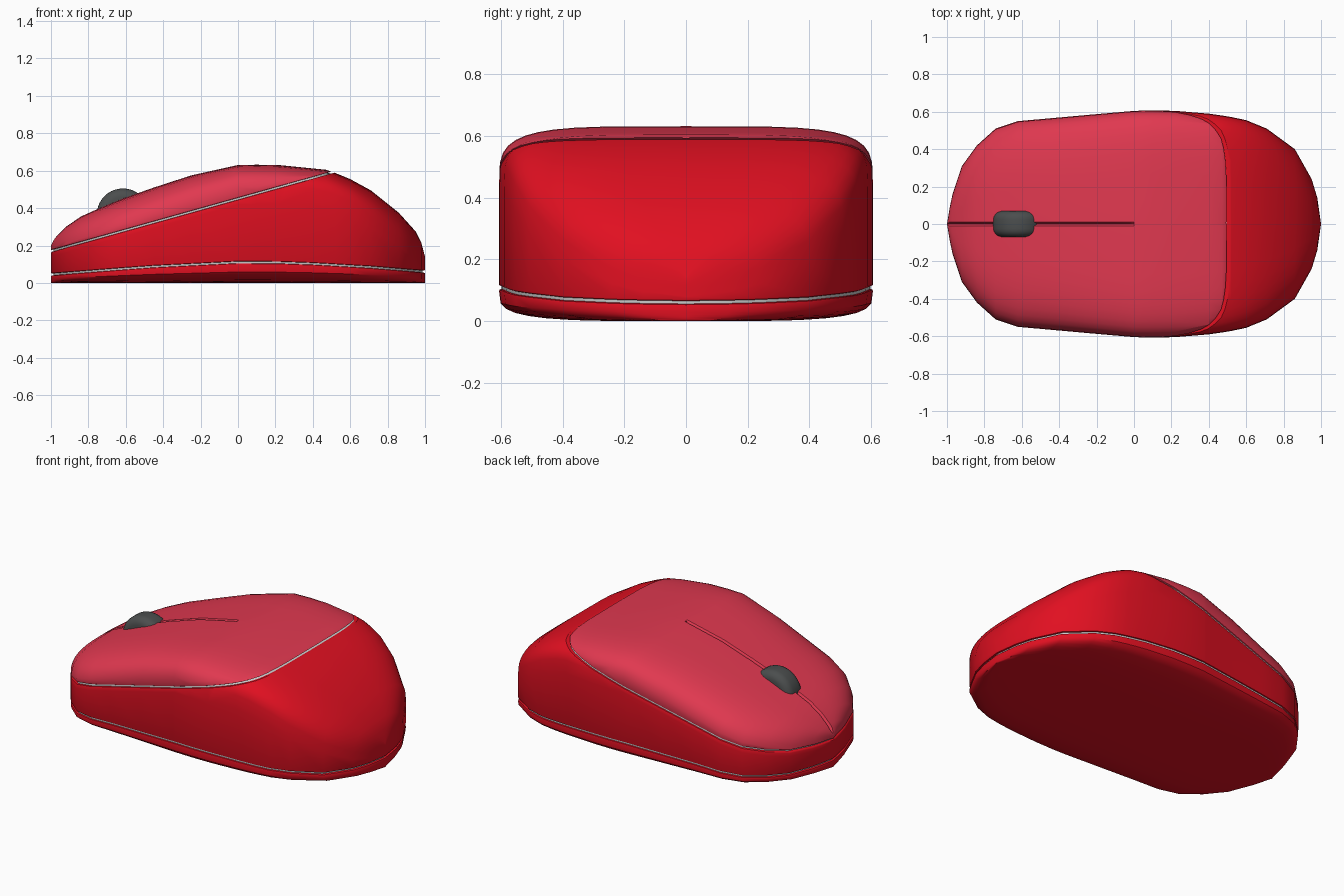
import bpy, bmesh, math
from mathutils import Vector

if "Cube" in bpy.data.objects:
    bpy.data.objects.remove(bpy.data.objects["Cube"])

# stations along the body: x, half width, top height
STATIONS = [(-1, 0, .2), (-.985, .09, .23), (-.97, .16, .25), (-.92, .31, .30),
            (-.84, .42, .355), (-.74, .51, .40), (-.62, .55, .45), (-.45, .565, .51),
            (-.25, .583, .575), (-.02, .603, .626), (0, .605, .63), (.1, .607, .632),
            (.22, .605, .63), (.4, .59, .612), (.47, .58, .605), (.52, .572, .588),
            (.6, .555, .555), (.71, .51, .495), (.86, .40, .375), (.95, .24, .275),
            (.98, .14, .215), (1, 0, .14)]
SEAM = [(-1, .045), (-.5, .085), (0, .11), (.3, .108), (.7, .085), (1, .06)]
SHOULDER = [(-1, .14), (0, .42), (.4, .42), (.6, .36), (.86, .2), (1, .08)]
ROUNDNESS = [(-1, 3), (-.5, 3.5), (0, 4.5), (.5, 4.5), (1, 3)]
GAP = .005


def lerp(table, x):
    for (x0, a), (x1, b) in zip(table, table[1:]):
        if x <= x1:
            return a + (b - a) * (x - x0) / (x1 - x0)
    return table[-1][1]


def material(name, rgb):
    m = bpy.data.materials.new(name)
    m.diffuse_color = (*rgb, 1)
    m.use_nodes = True
    m.node_tree.nodes["Principled BSDF"].inputs["Base Color"].default_value = m.diffuse_color
    return m


def lower_arc(x, w, h, lift=0):
    """Underside from the centre line out to the lower seam."""
    s = lerp(SEAM, x) + lift
    pts = []
    for i in range(9):
        t = math.radians(90 - i * 90 / 8)
        c, sn = max(math.cos(t), 0), max(math.sin(t), 0)
        if i == 0:
            c = 0
        pts.append((w * c ** .5, s - s * sn ** .5))
    return pts


def upper_arc(x, w, h):
    """Side wall and crown, with the button groove on the centre line."""
    zb, p = lerp(SHOULDER, x), 2 / lerp(ROUNDNESS, x)
    pts = [(w, lerp(SEAM, x) + GAP)]
    for i in range(10):
        t = math.radians(i * 9)
        pts.append((w * math.cos(t) ** p, zb + (h - zb) * math.sin(t) ** p))
    groove = .022 if -1 < x < -.01 else 0
    return pts + [(min(.012, w), h), (0, h - groove)]


def loft(section):
    bm = bmesh.new()
    rings = []
    for x, w, h in STATIONS:
        half = section(x, w, h)
        loop = half + [(-y, z) for y, z in reversed(half)]
        rings.append([bm.verts.new((x, y, z)) for y, z in loop])
    n = len(rings[0])
    for a, b in zip(rings, rings[1:]):
        for i in range(n):
            j = (i + 1) % n
            bm.faces.new((a[i], a[j], b[j], b[i]))
    bmesh.ops.remove_doubles(bm, verts=bm.verts[:], dist=1e-4)
    return bm


def cut(bm, side):
    """Keep what is above (1) or below (-1) the sloping cover seam and cap it."""
    bmesh.ops.bisect_plane(bm, geom=bm.verts[:] + bm.edges[:] + bm.faces[:], dist=1e-5,
                           plane_co=(0, 0, .45 + side * GAP),
                           plane_no=Vector((-.28, 0, 1)).normalized(),
                           clear_inner=side > 0, clear_outer=side < 0)
    rim = {v for e in bm.edges if e.is_boundary for v in e.verts}
    bmesh.ops.remove_doubles(bm, verts=list(rim), dist=.012)
    bmesh.ops.holes_fill(bm, edges=[e for e in bm.edges if e.is_boundary], sides=0)


def finish(bm, name, mat=None, soften=True):
    bmesh.ops.recalc_face_normals(bm, faces=bm.faces[:])
    if soften:
        lips = [e for e in bm.edges if len(e.link_faces) == 2
                and e.calc_face_angle() > 1.1
                and abs(e.verts[0].co.y + e.verts[1].co.y) > .03]
        bmesh.ops.bevel(bm, geom=lips, offset=.007, segments=2, profile=.5,
                        affect='EDGES', clamp_overlap=False)
    mesh = bpy.data.meshes.new(name)
    bm.to_mesh(mesh)
    bm.free()
    ob = bpy.data.objects.new(name, mesh)
    bpy.context.collection.objects.link(ob)
    if mat:
        mesh.materials.append(mat)
    bpy.ops.object.select_all(action='DESELECT')
    ob.select_set(True)
    bpy.context.view_layer.objects.active = ob
    bpy.ops.object.shade_smooth_by_angle(angle=math.radians(35))
    return ob


red = material("red", (.75, .005, .015))
light_red = material("light_red", (.75, .04, .08))
dark = material("dark_grey", (.07, .075, .075))

# base plate
finish(loft(lambda x, w, h: lower_arc(x, w, h, -GAP)), "base_plate", red)

# main body and top cover share one shell, split by the sloping seam
body = loft(upper_arc)
cut(body, -1)
finish(body, "main_body", red)
cover = loft(upper_arc)
cut(cover, 1)
finish(cover, "top_cover", light_red)

# grey inner core showing in the seams
core = finish(loft(lambda x, w, h: lower_arc(x, w, h) + upper_arc(x, w, h)),
              "inner_core", soften=False)
core.scale = (.987, .987, .97)
core.location.z = .0075

# scroll wheel
wheel = bmesh.new()
bmesh.ops.create_cone(wheel, cap_ends=True, segments=40, radius1=.14, radius2=.14, depth=.14)
rims = [e for e in wheel.edges if e.calc_face_angle() > 1]
bmesh.ops.bevel(wheel, geom=rims, offset=.045, segments=5, profile=.5, affect='EDGES')
wheel_ob = finish(wheel, "scroll_wheel", dark, soften=False)
wheel_ob.rotation_euler.x = math.pi / 2
wheel_ob.location = (-.615, 0, .365)
